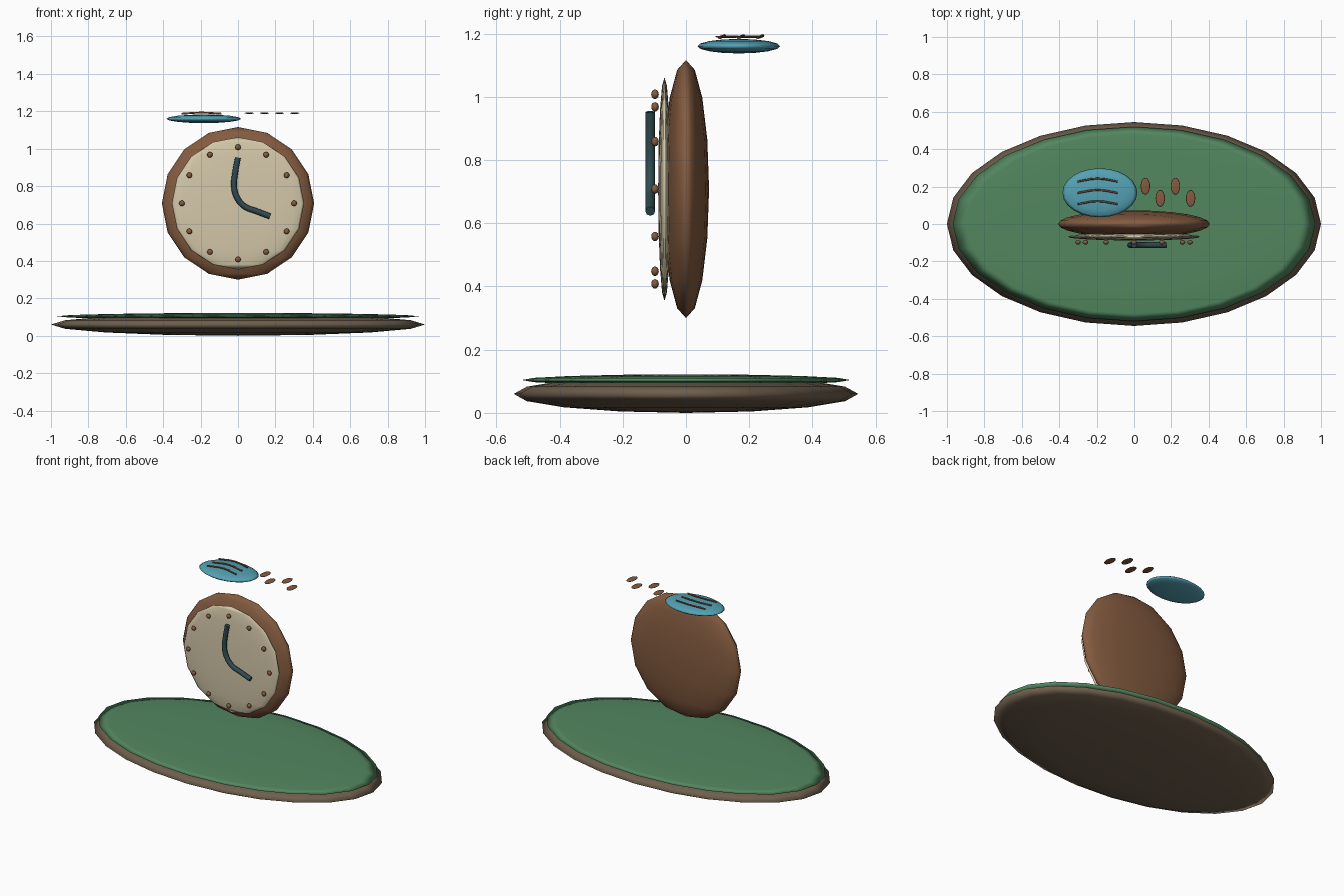
import bpy, math

if "Cube" in bpy.data.objects:
    bpy.data.objects.remove(bpy.data.objects["Cube"])


def material(name, rgb):
    m = bpy.data.materials.new(name)
    m.diffuse_color = (*rgb, 1)
    m.use_nodes = True
    m.node_tree.nodes["Principled BSDF"].inputs["Base Color"].default_value = m.diffuse_color
    return m


BARK = material("dark_wood", (0.16, 0.115, 0.075))
GREEN = material("green", (0.085, 0.24, 0.115))
WOOD = material("wood", (0.23, 0.105, 0.05))
CREAM = material("cream", (0.66, 0.58, 0.40))
SLATE = material("slate", (0.03, 0.07, 0.08))
BLUE = material("blue", (0.09, 0.36, 0.46))


def ellipsoid(name, center, radii, mat, segments=24, rings=8):
    bpy.ops.mesh.primitive_uv_sphere_add(segments=segments, ring_count=rings, radius=1, location=center)
    ob = bpy.context.object
    ob.name = name
    ob.scale = radii
    bpy.ops.object.transform_apply(location=False, rotation=False, scale=True)
    bpy.ops.object.shade_smooth()
    ob.data.materials.append(mat)
    return ob


def tube(name, points, radius, mat):
    cu = bpy.data.curves.new(name, 'CURVE')
    cu.dimensions = '3D'
    cu.bevel_depth = radius
    cu.bevel_resolution = 2
    cu.resolution_u = 3
    cu.use_fill_caps = True
    sp = cu.splines.new('BEZIER')
    sp.bezier_points.add(len(points) - 1)
    for bp, p in zip(sp.bezier_points, points):
        bp.co = p
        bp.handle_left_type = bp.handle_right_type = 'AUTO'
    ob = bpy.data.objects.new(name, cu)
    bpy.context.collection.objects.link(ob)
    cu.materials.append(mat)
    return ob


# Ground disc with green top
ellipsoid("base", (0, 0, 0.06), (1.0, 0.545, 0.06), BARK)
ellipsoid("base_top", (0, 0, 0.104), (0.97, 0.52, 0.018), GREEN)

# Clock body and dial
CZ = 0.708
ellipsoid("clock_body", (0, 0, CZ), (0.407, 0.073, 0.408), WOOD)
ellipsoid("clock_dial", (0, -0.068, CZ), (0.354, 0.02, 0.354), CREAM)

# Hour markers
for i in range(12):
    a = i * math.pi / 6
    ellipsoid(f"hour_marker_{i + 1}", (0.3 * math.sin(a), -0.098, CZ + 0.3 * math.cos(a)),
              (0.015, 0.012, 0.015), WOOD, 12, 8)

# Bent clock hand
hand = [(0, 0.952), (-0.016, 0.866), (-0.021, 0.797), (-0.005, 0.738),
        (0.037, 0.690), (0.096, 0.667), (0.172, 0.638)]
tube("clock_hands", [(x, -0.113, z) for x, z in hand], 0.0155, SLATE)

# Blue floating disc with ribs
ellipsoid("blue_disc", (-0.183, 0.167, 1.16), (0.2, 0.131, 0.023), BLUE)
for i, y in enumerate((0.227, 0.166, 0.106)):
    tube(f"disc_rib_{i + 1}", [(-0.302, y, 1.187), (-0.195, y + 0.016, 1.193), (-0.088, y, 1.187)],
         0.005, WOOD)

# Trail of small flat discs
for i in range(4):
    ellipsoid(f"trail_disc_{i + 1}", (0.06 + 0.081 * i, 0.137 if i % 2 else 0.202, 1.19),
              (0.025, 0.045, 0.004), WOOD)
